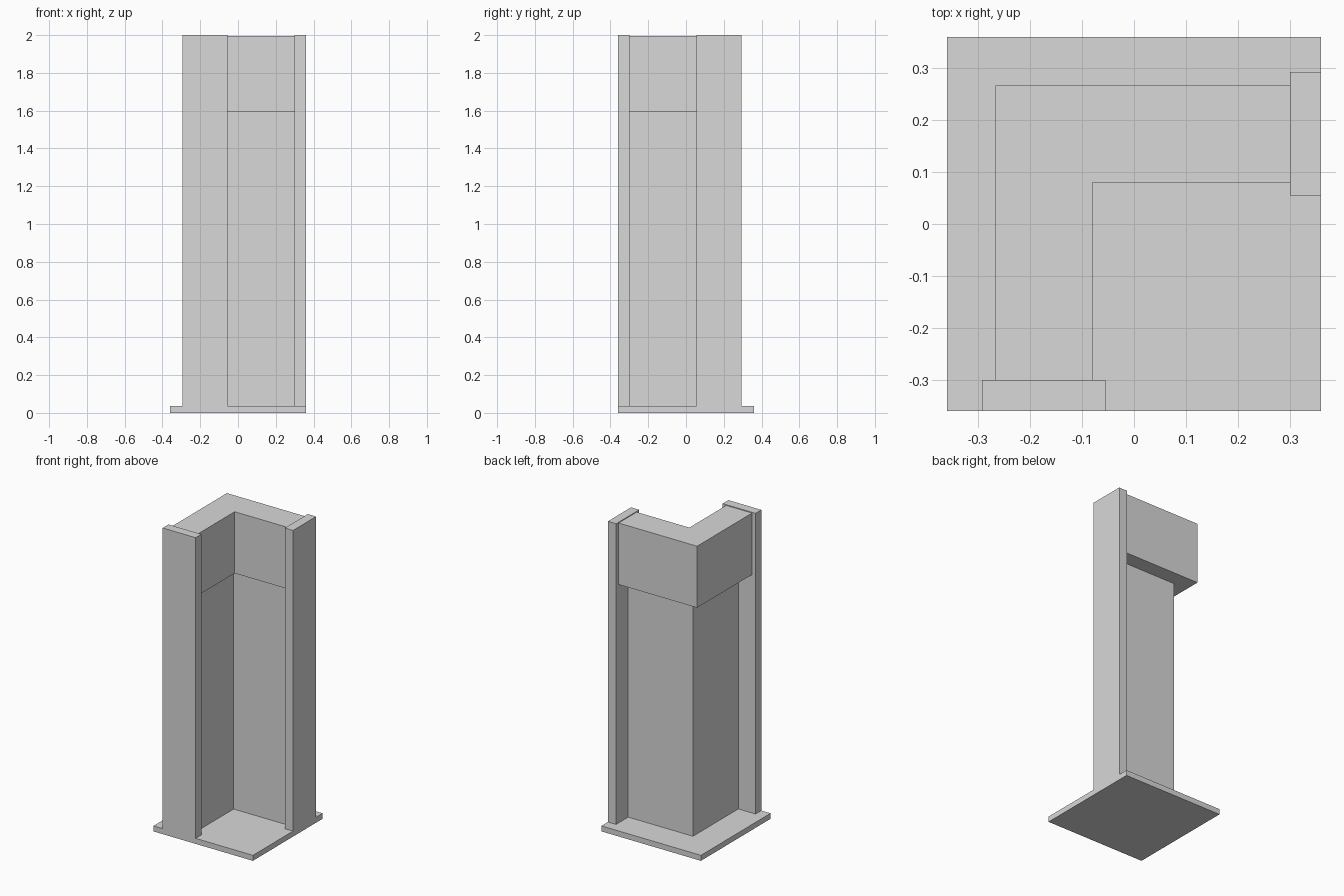
import bpy
import bmesh

cube = bpy.data.objects.get("Cube")
if cube:
    bpy.data.objects.remove(cube, do_unlink=True)

grey = bpy.data.materials.new("plain_grey")
grey.use_nodes = True
colour = (0.69, 0.69, 0.69, 1)
grey.diffuse_color = colour
grey.node_tree.nodes["Principled BSDF"].inputs["Base Color"].default_value = colour


def prism(name, outline, bottom, top):
    """Extrude a plan outline between two heights."""
    bm = bmesh.new()
    face = bm.faces.new([bm.verts.new((x, y, bottom)) for x, y in outline])
    grown = bmesh.ops.extrude_face_region(bm, geom=[face])["geom"]
    bmesh.ops.translate(bm, vec=(0, 0, top - bottom),
                        verts=[v for v in grown if isinstance(v, bmesh.types.BMVert)])
    bmesh.ops.recalc_face_normals(bm, faces=bm.faces)
    mesh = bpy.data.meshes.new(name)
    bm.to_mesh(mesh)
    bm.free()
    mesh.materials.append(grey)
    obj = bpy.data.objects.new(name, mesh)
    bpy.context.collection.objects.link(obj)
    return obj


def rectangle(x0, x1, y0, y1):
    return [(x0, y0), (x1, y0), (x1, y1), (x0, y1)]


def corner(inner, outer, end):
    """L-shaped plan, symmetric about the diagonal, with its corner at the back."""
    return [(-outer, -end), (-inner, -end), (-inner, inner),
            (end, inner), (end, outer), (-outer, outer)]


HALF, FLOOR, TOP = 0.3595, 0.036, 2.0
POST_INNER, POST_OUTER, POST_BACK = 0.0545, 0.2925, 0.3
BEAM_BOTTOM = 1.593

# Floor slab
prism("floor_slab", rectangle(-HALF, HALF, -HALF, HALF), 0, FLOOR)

# Posts closing the two ends of the wall
prism("front_post", rectangle(-POST_OUTER, -POST_INNER, -HALF, -POST_BACK), FLOOR, TOP)
prism("side_post", rectangle(POST_BACK, HALF, POST_INNER, POST_OUTER), FLOOR, TOP)

# Thin corner wall, set back under the thicker beam above it
prism("corner_wall", corner(0.106, 0.168, POST_BACK), FLOOR, BEAM_BOTTOM)
prism("corner_beam", corner(0.08, 0.267, POST_BACK), BEAM_BOTTOM, 1.995)
